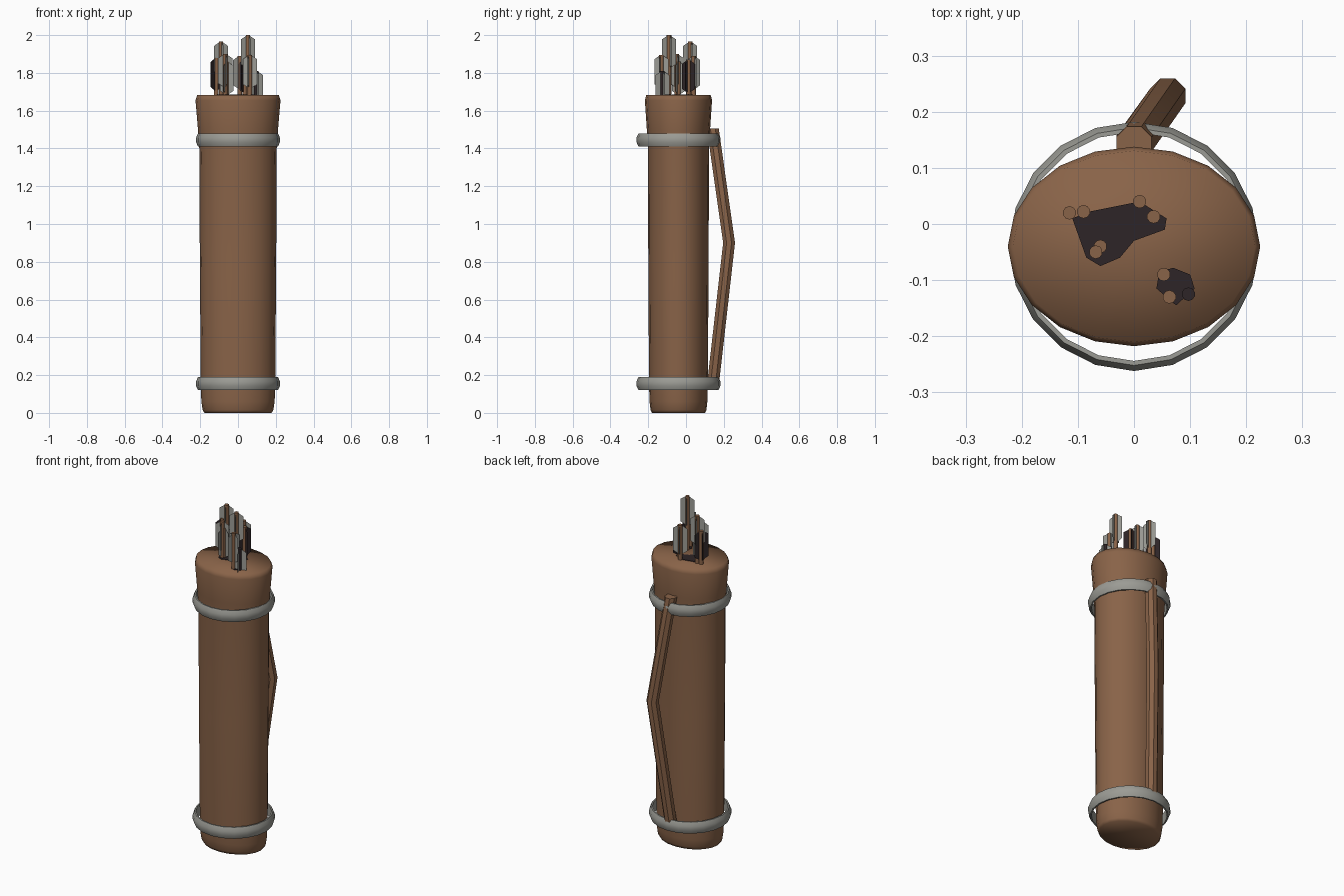
import bpy, bmesh, math
from mathutils import Vector, Matrix

cube = bpy.data.objects.get("Cube")
if cube:
    bpy.data.objects.remove(cube, do_unlink=True)

CY = -0.04      # the quiver axis sits slightly forward
TOP = 1.683     # height of the closed mouth
SIDES = 20


def material(name, rgb):
    m = bpy.data.materials.new(name)
    m.use_nodes = True
    m.diffuse_color = (*rgb, 1)
    m.node_tree.nodes["Principled BSDF"].inputs["Base Color"].default_value = (*rgb, 1)
    return m


leather = material("brown leather", (0.25, 0.125, 0.065))
metal = material("grey metal", (0.33, 0.33, 0.30))
dark = material("dark lining", (0.027, 0.018, 0.02))


def finish(name, bm, mats, angle=None):
    bmesh.ops.recalc_face_normals(bm, faces=bm.faces)
    mesh = bpy.data.meshes.new(name)
    bm.to_mesh(mesh)
    bm.free()
    for m in mats:
        mesh.materials.append(m)
    ob = bpy.data.objects.new(name, mesh)
    bpy.context.collection.objects.link(ob)
    if angle is not None:
        bpy.ops.object.select_all(action='DESELECT')
        ob.select_set(True)
        bpy.context.view_layer.objects.active = ob
        bpy.ops.object.shade_smooth_by_angle(angle=math.radians(angle))
    return ob


def lathe(name, profile, mat, depth=1.0, closed=False, angle=40):
    """Spin (radius, z) points around the quiver axis, squashed in y by depth."""
    bm = bmesh.new()
    rings = []
    for r, z in profile:
        if r == 0:
            rings.append([bm.verts.new((0, CY, z))] * SIDES)
            continue
        turn = [2 * math.pi * i / SIDES for i in range(SIDES)]
        rings.append([bm.verts.new((r * math.cos(a), CY + r * depth * math.sin(a), z)) for a in turn])
    pairs = list(zip(rings, rings[1:]))
    if closed:
        pairs.append((rings[-1], rings[0]))
    for low, high in pairs:
        for i in range(SIDES):
            j = (i + 1) % SIDES
            corners = dict.fromkeys((low[i], low[j], high[j], high[i]))
            bm.faces.new(list(corners))
    return finish(name, bm, [mat], angle)


# Quiver body: flattened tube with rounded base and flared mouth
lathe("quiver_body", [(0, 0), (0.178, 0), (0.187, 0.015), (0.194, 0.06), (0.197, 0.15),
                      (0.202, 0.8), (0.205, 1.4), (0.212, 1.5), (0.225, 1.655),
                      (0.216, TOP), (0, TOP)], leather, depth=0.79, angle=80)

# Two round metal bands
for name, z in (("lower_band", 0.155), ("upper_band", 1.445)):
    section = [(0.204, -0.034), (0.212, -0.034), (0.222, -0.012),
               (0.222, 0.012), (0.212, 0.034), (0.204, 0.034)]
    lathe(name, [(r, z + h) for r, h in section], metal, closed=True, angle=60)


# Carrying strap: an eight-sided bent tube on the back
def strap(path, radius):
    bm = bmesh.new()
    rings = []
    for p in path:
        ring = []
        for i in range(8):
            a = math.pi / 4 * (i + 0.5)
            ring.append(bm.verts.new(Vector(p) + radius * Vector((math.cos(a), math.sin(a), 0))))
        rings.append(ring)
    for low, high in zip(rings, rings[1:]):
        for i in range(8):
            j = (i + 1) % 8
            bm.faces.new((low[i], low[j], high[j], high[i]))
    bm.faces.new(rings[0])
    bm.faces.new(rings[-1])
    finish("carrying_strap", bm, [leather], 40)


strap([(0, 0.145, 0.17), (0.06, 0.228, 0.9), (0, 0.142, 1.505)], 0.034)


# Dark openings in the mouth, as thin plates
def opening(name, outline):
    bm = bmesh.new()
    face = bm.faces.new([bm.verts.new((x, y, TOP)) for x, y in outline])
    lifted = bmesh.ops.extrude_face_region(bm, geom=[face])["geom"]
    bmesh.ops.translate(bm, vec=(0, 0, 0.003),
                        verts=[v for v in lifted if isinstance(v, bmesh.types.BMVert)])
    finish(name, bm, [dark])


opening("large_opening", [(-0.11, 0.01), (-0.085, -0.06), (-0.06, -0.075), (-0.025, -0.06),
                          (0.0, -0.03), (0.055, -0.01), (0.058, 0.01), (0.01, 0.04), (-0.08, 0.022)])
opening("small_opening", [(0.04, -0.115), (0.075, -0.145), (0.108, -0.115), (0.1, -0.09),
                          (0.07, -0.078), (0.045, -0.085)])


# Arrows: round shaft with four thin vanes
def arrow(number, x, y, tip, turn, shaft_mat, vane_mat):
    bm = bmesh.new()
    base = 1.55
    bmesh.ops.create_cone(bm, cap_ends=True, segments=10, radius1=0.012, radius2=0.012,
                          depth=tip - base,
                          matrix=Matrix.Translation((x, y, (tip + base) / 2)))
    finish(f"arrow_shaft_{number}", bm, [shaft_mat], 40)
    bm = bmesh.new()
    for k in range(4):
        a = math.radians(turn) + k * math.pi / 2
        outline = [(0.008, -0.002), (0.039, -0.022), (0.039, -0.155), (0.008, -0.175)]
        bm.faces.new([bm.verts.new((x + r * math.cos(a), y + r * math.sin(a), tip + h))
                      for r, h in outline])
    finish(f"arrow_vanes_{number}", bm, [vane_mat])


arrows = [
    (-0.115, 0.02, 1.88, 50, leather, dark), (-0.09, 0.022, 1.965, 20, leather, metal),
    (0.01, 0.04, 1.89, 25, leather, metal), (0.035, 0.013, 1.87, 60, leather, dark),
    (-0.06, -0.04, 1.86, 65, leather, metal), (-0.068, -0.05, 1.9, 15, leather, metal),
    (0.053, -0.09, 2.0, 22, leather, metal), (0.063, -0.13, 1.895, 70, leather, metal),
    (0.097, -0.125, 1.81, 20, dark, metal),
]
for n, spec in enumerate(arrows, 1):
    arrow(n, *spec)
